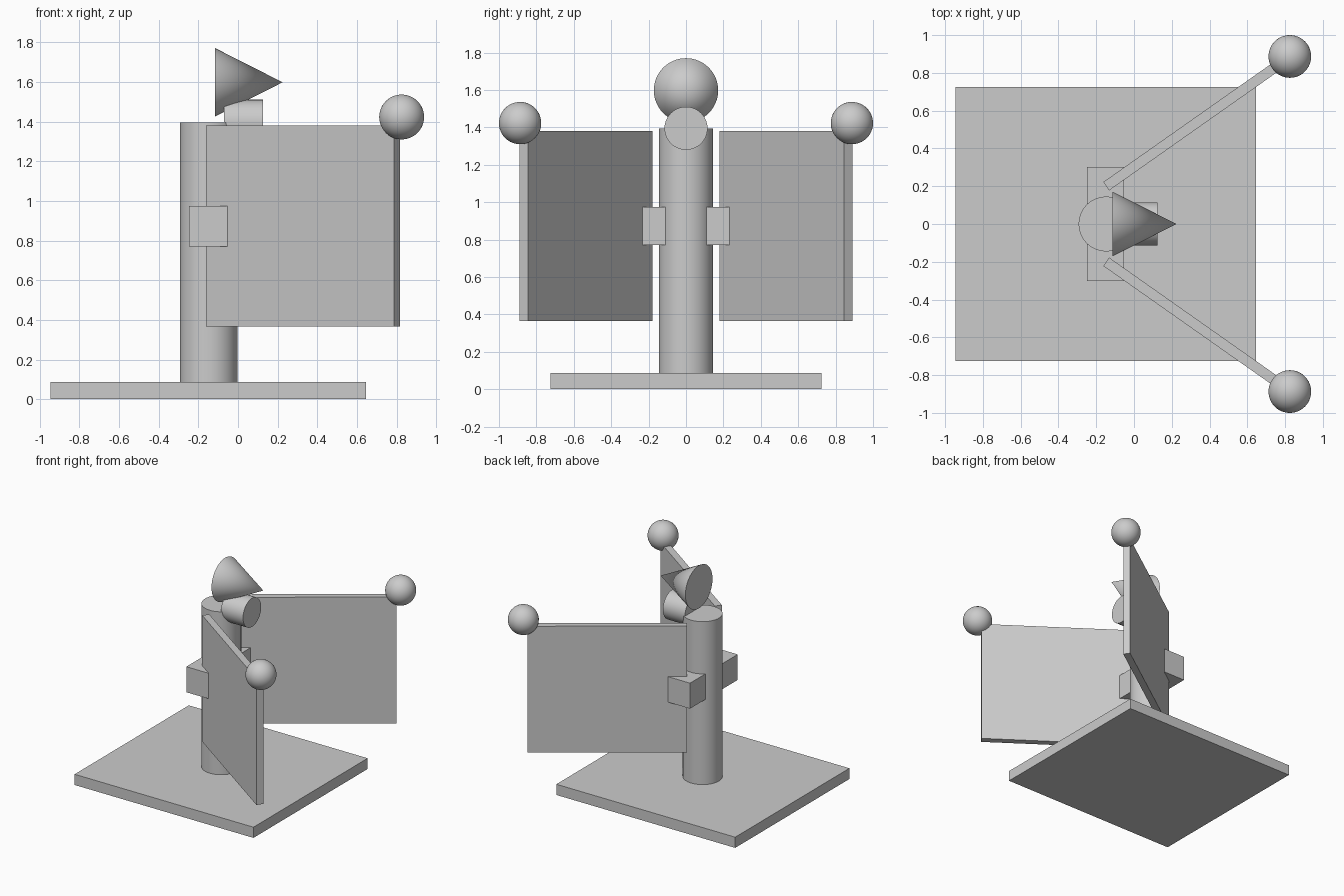
import bpy
import math
from mathutils import Vector

cube = bpy.data.objects.get("Cube")
if cube:
    bpy.data.objects.remove(cube, do_unlink=True)

grey = bpy.data.materials.new("plain_grey")
grey.use_nodes = True
colour = (0.6, 0.6, 0.6, 1)
grey.diffuse_color = colour
grey.node_tree.nodes["Principled BSDF"].inputs["Base Color"].default_value = colour


def finish(name, smooth=False):
    ob = bpy.context.object
    ob.name = name
    ob.data.materials.append(grey)
    if smooth:
        bpy.ops.object.shade_smooth_by_angle(angle=math.radians(35))
    return ob


def box(name, centre, size, turn=0):
    bpy.ops.mesh.primitive_cube_add(size=1, location=centre)
    ob = finish(name)
    ob.scale = size
    ob.rotation_euler.z = turn
    return ob


def cylinder(name, centre, radius, depth, tilt=0):
    bpy.ops.mesh.primitive_cylinder_add(
        vertices=64, radius=radius, depth=depth, location=centre, rotation=(0, tilt, 0))
    return finish(name, True)


# Base plate and upright body
box("base_plate", (-0.15, 0, 0.043), (1.59, 1.45, 0.086))
cylinder("body_column", (-0.148, 0, 0.735), 0.145, 1.32)

# Head drum and pointed cap, both facing +x
cylinder("head_drum", (0.027, 0, 1.395), 0.115, 0.196, math.pi / 2)
bpy.ops.mesh.primitive_cone_add(
    vertices=64, radius1=0.172, radius2=0, depth=0.34,
    location=(0.055, 0, 1.598), rotation=(0, math.pi / 2, 0))
finish("pointed_cap", True)

# Paired side blocks, swept panels and tip balls
for label, side in (("left", 1), ("right", -1)):
    box(label + "_block", (-0.15, side * 0.2, 0.873), (0.195, 0.205, 0.205))
    inner = Vector((-0.147, side * 0.2, 0.873))
    outer = Vector((0.802, side * 0.868, 0.873))
    run = outer - inner
    box(label + "_panel", (inner + outer) / 2, (run.length, 0.054, 1.015),
        math.atan2(run.y, run.x))
    bpy.ops.mesh.primitive_uv_sphere_add(
        segments=48, ring_count=24, radius=0.113, location=(0.825, side * 0.887, 1.423))
    finish(label + "_ball", True)
